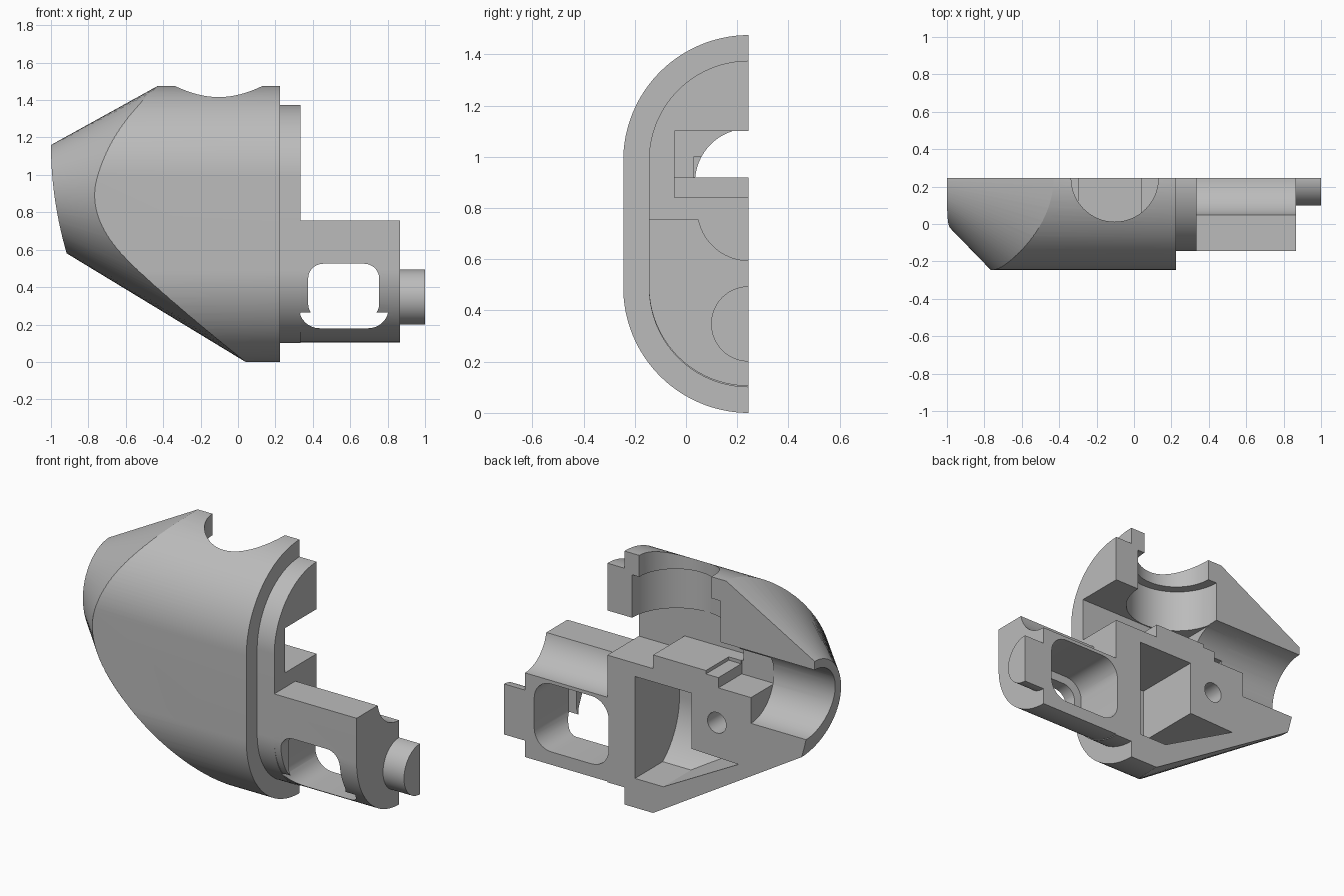
import bpy, bmesh
from math import sin, cos, pi

if "Cube" in bpy.data.objects:
    bpy.data.objects.remove(bpy.data.objects["Cube"], do_unlink=True)

BACK = 0.245          # flat mating face of the half shell
grey = bpy.data.materials.new("plain grey")
grey.use_nodes = True
grey.diffuse_color = (0.5, 0.5, 0.5, 1)
grey.node_tree.nodes["Principled BSDF"].inputs["Base Color"].default_value = (0.5, 0.5, 0.5, 1)


def loft(name, rings):
    """Closed solid through rings of 3D points."""
    bm = bmesh.new()
    rows = [[bm.verts.new(p) for p in ring] for ring in rings]
    n = len(rows[0])
    for a, b in zip(rows, rows[1:]):
        for i in range(n):
            j = (i + 1) % n
            bm.faces.new((a[i], a[j], b[j], b[i]))
    bm.faces.new(rows[0])
    bm.faces.new(rows[-1])
    bmesh.ops.recalc_face_normals(bm, faces=bm.faces)
    mesh = bpy.data.meshes.new(name)
    bm.to_mesh(mesh)
    bm.free()
    mesh.materials.append(grey)
    ob = bpy.data.objects.new(name, mesh)
    bpy.context.collection.objects.link(ob)
    return ob


def prism(name, pts, axis, lo, hi):
    place = {"x": lambda p, d: (d, p[0], p[1]),
             "y": lambda p, d: (p[0], d, p[1]),
             "z": lambda p, d: (p[0], p[1], d)}[axis]
    return loft(name, [[place(p, d) for p in pts] for d in (lo, hi)])


def box(name, x, y, z):
    return prism(name, [(x[0], y[0]), (x[1], y[0]), (x[1], y[1]), (x[0], y[1])], "z", *z)


def arc(cx, cy, r, a, b, n=32):
    return [(cx + r * cos((a + (b - a) * i / n) * pi / 180),
             cy + r * sin((a + (b - a) * i / n) * pi / 180)) for i in range(n + 1)]


def circle(cx, cy, r, n=64):
    return arc(cx, cy, r, 0, 360 - 360 / n, n - 1)


def rounded(x0, x1, z0, z1, r):
    return (arc(x1 - r, z1 - r, r, 0, 90, 8) + arc(x0 + r, z1 - r, r, 90, 180, 8)
            + arc(x0 + r, z0 + r, r, 180, 270, 8) + arc(x1 - r, z0 + r, r, 270, 360, 8))


def combine(ob, other, op):
    """Boolean with another solid, then drop that solid."""
    mod = ob.modifiers.new("bool", "BOOLEAN")
    mod.object, mod.operation, mod.solver = other, op, "EXACT"
    bpy.context.view_layer.update()
    mesh = bpy.data.meshes.new_from_object(
        ob.evaluated_get(bpy.context.evaluated_depsgraph_get()))
    ob.modifiers.clear()
    ob.data = mesh
    bpy.data.objects.remove(other, do_unlink=True)


def half_capsule(inset):
    r = 0.49 - inset
    return arc(BACK, 0.985, r, 90, 180) + arc(BACK, 0.49, r, 180, 270)


# Main shell: capsule section trimmed by a flaring elliptical nose
body = prism("shell_body", half_capsule(0), "x", -1.1, 0.225)
rings = []
for x in (-1.08, 0.4):
    top, bottom = 1.16 + 0.553 * (x + 1), 0.58 - 0.607 * (x + 0.915)
    ry = 0.27 + 1.03 * (x + 0.98)
    rings.append([(x, BACK + ry * cos(t * pi / 64),
                   (top + bottom) / 2 + (top - bottom) / 2 * sin(t * pi / 64))
                  for t in range(128)])
combine(body, loft("nose_flare", rings), "INTERSECT")
edge = [0.4 + 0.05 * i for i in range(21)]
combine(body, prism("nose_trim", [(-1.3, 0.4)] +
                    [(-1 + max(0, 1.16 - z) ** 2 / 4, z) for z in edge] +
                    [(-1.3, 1.4)], "y", -0.6, 0.6), "DIFFERENCE")

# Stepped end plate, arm with cradle groove, and end plug
combine(body, prism("end_plate", half_capsule(0.1), "x", 0.1, 0.335), "UNION")
arm = (arc(BACK, 0.495, 0.39, 270, 180) + [(-0.145, 0.755)]
       + arc(BACK, 0.795, 0.2, 191.5, 270, 24))
combine(body, prism("arm", arm, "x", 0.2, 0.865), "UNION")
combine(body, prism("end_plug", arc(BACK, 0.3475, 0.147, 90, 270), "x", 0.8, 1.0), "UNION")

# Cut-outs opening to the back face
pocket = prism("pocket", half_capsule(0.08), "x", -0.9, 0.157)
combine(pocket, prism("pocket_outline", [(0.2, 0.763), (-0.207, 0.763), (-0.207, 0.44),
                                         (-0.51, 0.43), (-0.025, 0.17), (0.2, 0.17)],
                      "y", -0.4, 0.4), "INTERSECT")
pocket.location.y = 0.001
cutters = [
    pocket,
    prism("top_notch", circle(-0.103, BACK, 0.233), "z", 1.0, 1.6),
    prism("cup_bore", circle(-0.11, BACK, 0.285), "z", 0.92, 1.35),
    box("slot_upper", (-0.39, 0.5), (-0.045, 0.4), (0.92, 1.1)),
    box("slot_lower", (0.04, 0.5), (-0.045, 0.4), (0.84, 1.0)),
    box("saddle", (-0.59, -0.38), (0.03, 0.4), (0.84, 1.0)),
    prism("nose_bore", circle(BACK, 0.9, 0.21), "x", -1.3, -0.59),
    prism("nose_bore_upper", arc(BACK, 0.9, 0.21, 0, 180), "x", -0.6, -0.3),
    prism("screw_hole", circle(-0.37, 0.635, 0.06, 32), "y", 0.02, 0.4),
    prism("window", rounded(0.375, 0.755, 0.23, 0.525, 0.08), "y", -0.4, 0.4),
    prism("window_recess", rounded(0.326, 0.806, 0.18, 0.575, 0.11), "y", -0.07, 0.4),
]
for cutter in cutters:
    combine(body, cutter, "DIFFERENCE")

# Smooth curves, crisp edges
bpy.ops.object.select_all(action="DESELECT")
body.select_set(True)
bpy.context.view_layer.objects.active = body
bpy.ops.object.shade_smooth_by_angle(angle=0.35)
